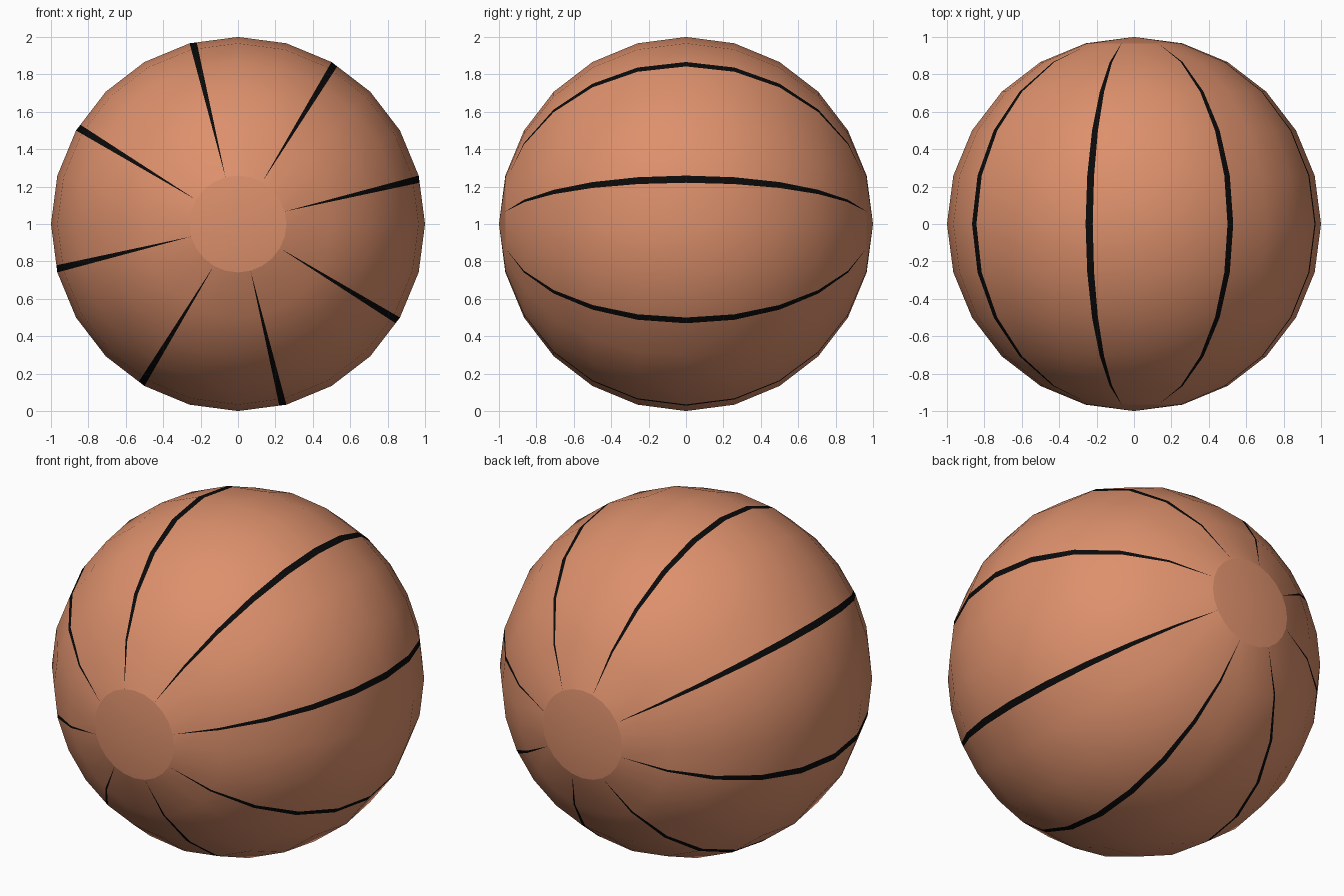
import bpy
import bmesh
from math import sin, cos, pi
from mathutils import Vector

if "Cube" in bpy.data.objects:
    bpy.data.objects.remove(bpy.data.objects["Cube"])

SIDES, RINGS, STRIPE = 24, 12, 0.0385
R1 = sin(pi / RINGS)


def material(name, colour):
    m = bpy.data.materials.new(name)
    m.diffuse_color = (*colour, 1)
    m.use_nodes = True
    m.node_tree.nodes["Principled BSDF"].inputs["Base Color"].default_value = m.diffuse_color
    return m


def point(polar, i):
    a = 2 * pi * i / SIDES
    r = sin(polar)
    return Vector((r * cos(a), -cos(polar), 1 + r * sin(a)))


bm = bmesh.new()

# Rings of the ball around the y axis; each third column holds a seam edge
main, seam = [], []
for k in range(1, RINGS):
    polar = pi * k / RINGS
    r = sin(polar)
    ring = [bm.verts.new(point(polar, i)) for i in range(SIDES)]
    edge = {}
    for i in range(1, SIDES, 3):
        chord = 2 * r * sin(pi / SIDES)
        t = STRIPE * (r - R1) / (1 - R1) / chord
        if t < 1e-4:
            edge[i] = ring[i]       # seam tapers to a point
        else:
            edge[i] = bm.verts.new(ring[i].co.lerp(ring[i - 1].co, t))
    main.append(ring)
    seam.append(edge)


def face(verts, mat):
    f = bm.faces.new(list(dict.fromkeys(verts)))
    f.material_index = mat
    f.smooth = True


# Panels and tapered black seams
for k in range(RINGS - 2):
    a, b = main[k], main[k + 1]
    for i in range(SIDES):
        p, q = a[i - 1], b[i - 1]
        if i in seam[k]:
            s, t = seam[k][i], seam[k + 1][i]
            face((p, s, t, q), 0)
            face((s, a[i], b[i], t), 1)
        else:
            face((p, a[i], b[i], q), 0)

# Shallow caps at both poles, with a crisp rim
for ring, y in ((main[0], -1), (main[-1], 1)):
    pole = bm.verts.new((0, y, 1))
    for i in range(SIDES):
        face((ring[i - 1], ring[i], pole), 0)
        bm.edges.get((ring[i - 1], ring[i])).smooth = False

bmesh.ops.recalc_face_normals(bm, faces=bm.faces[:])
mesh = bpy.data.meshes.new("ball")
bm.to_mesh(mesh)
bm.free()
mesh.materials.append(material("orange rubber", (0.72, 0.28, 0.15)))
mesh.materials.append(material("black seam", (0.003, 0.003, 0.003)))
ball = bpy.data.objects.new("ball", mesh)
bpy.context.collection.objects.link(ball)
